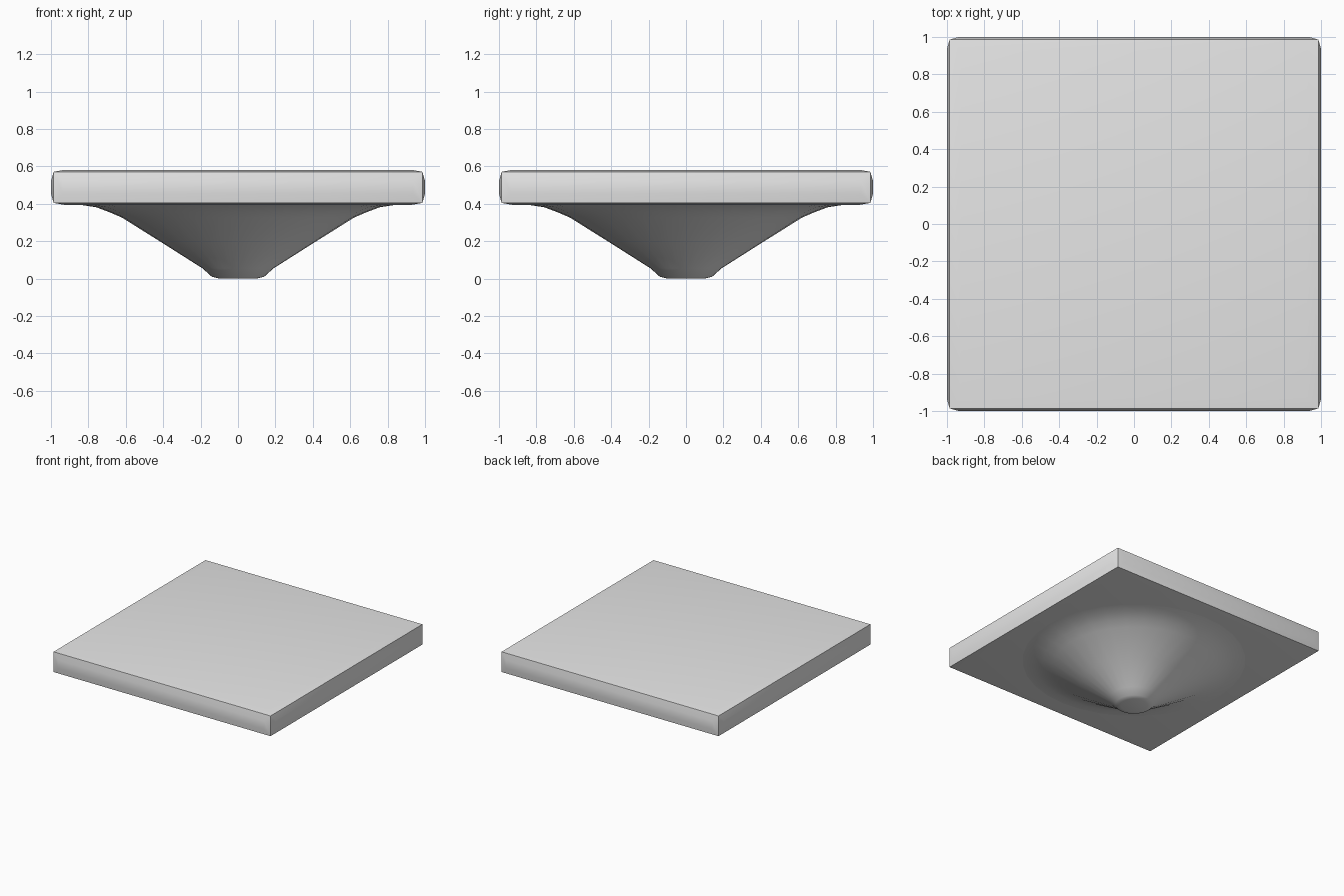
import bpy
import bmesh
from math import cos, sin, tau, radians

if "Cube" in bpy.data.objects:
    bpy.data.objects.remove(bpy.data.objects["Cube"], do_unlink=True)

grey = bpy.data.materials.new("light grey")
grey.use_nodes = True
colour = (0.8, 0.8, 0.8, 1)
grey.diffuse_color = colour
grey.node_tree.nodes["Principled BSDF"].inputs["Base Color"].default_value = colour


def finish(bm, name, angle):
    """Turn a bmesh into a grey object, smooth but with sharp edges kept."""
    bmesh.ops.recalc_face_normals(bm, faces=bm.faces)
    mesh = bpy.data.meshes.new(name)
    bm.to_mesh(mesh)
    bm.free()
    mesh.materials.append(grey)
    obj = bpy.data.objects.new(name, mesh)
    bpy.context.collection.objects.link(obj)
    bpy.ops.object.select_all(action='DESELECT')
    obj.select_set(True)
    bpy.context.view_layer.objects.active = obj
    bpy.ops.object.shade_smooth_by_angle(angle=radians(angle))
    return obj


# Square slab, each face slightly pillowed outwards
bm = bmesh.new()
bmesh.ops.create_cube(bm, size=1)
for v in bm.verts:
    v.co.x *= 1.972
    v.co.y *= 1.972
    v.co.z = 0.488 + v.co.z * 0.166
bm.normal_update()
flat = [f for f in bm.faces if abs(f.normal.z) > 0.5]
sides = [f for f in bm.faces if abs(f.normal.z) < 0.5]
bmesh.ops.inset_individual(bm, faces=flat, thickness=0.085, depth=0.011)
bmesh.ops.inset_individual(bm, faces=sides, thickness=0.07, depth=0.014)
finish(bm, "slab", 30)

# Funnel-shaped underside, flaring into the slab
profile = [(0.1, 0), (0.14, 0.01), (0.19, 0.055), (0.4, 0.188),
           (0.62, 0.326), (0.69, 0.356), (0.76, 0.382), (0.84, 0.394)]
segments = 32
bm = bmesh.new()
rings = [[bm.verts.new((r * cos(tau * i / segments), r * sin(tau * i / segments), z))
          for i in range(segments)] for r, z in profile]
for low, high in zip(rings, rings[1:]):
    for i in range(segments):
        j = (i + 1) % segments
        bm.faces.new((low[i], low[j], high[j], high[i]))
bm.faces.new(rings[0])
bm.faces.new(rings[-1])
finish(bm, "funnel_base", 40)
